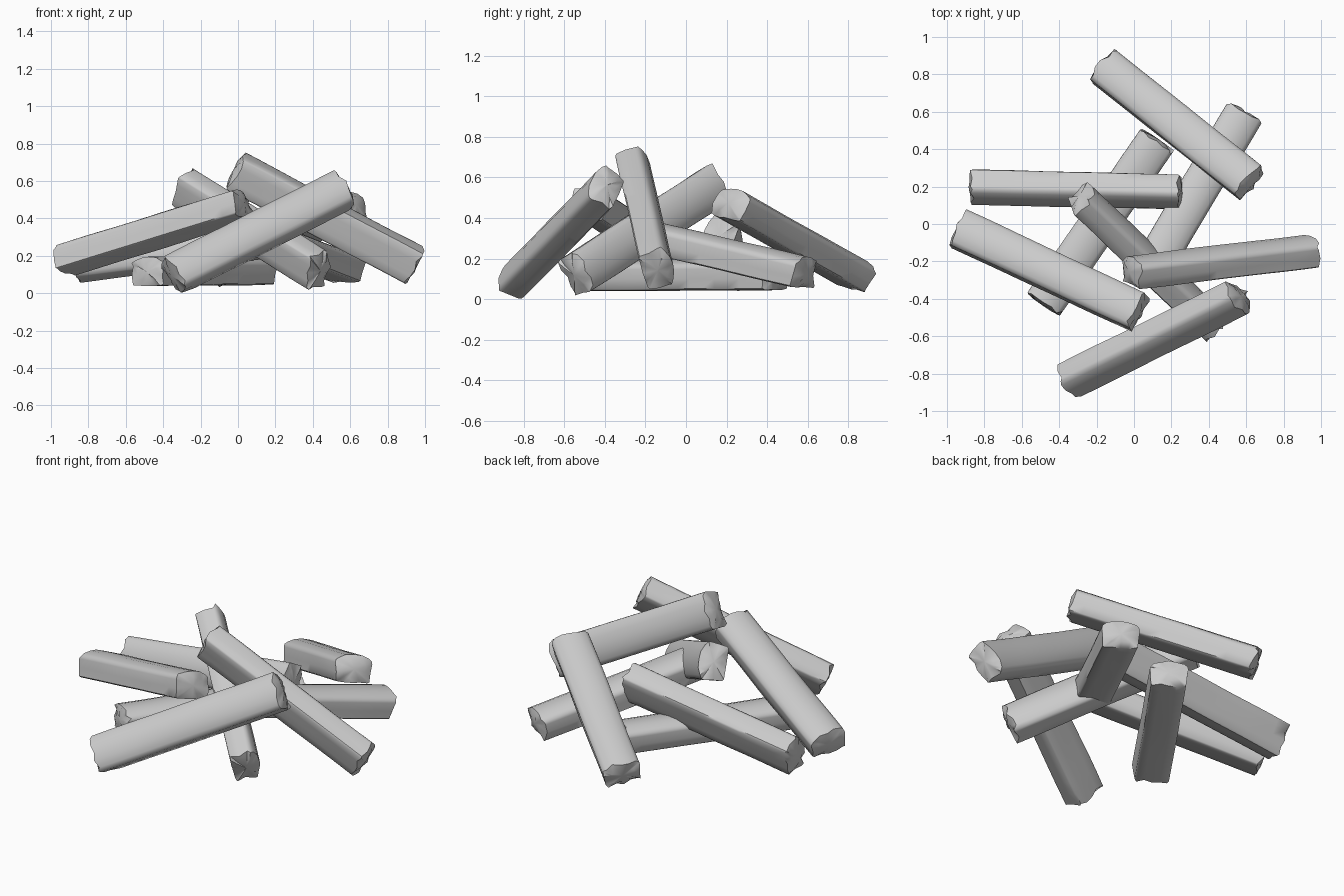
import bpy, bmesh, math, random
from mathutils import Vector, noise

if "Cube" in bpy.data.objects:
    bpy.data.objects.remove(bpy.data.objects["Cube"])

# right half of the split-log section: flat split faces below, rounded bark on top (width, bark)
HALF = [(0.045, -0.075), (0.086, -0.074), (0.096, -0.067), (0.1, -0.02), (0.106, 0.03),
        (0.103, 0.046), (0.085, 0.06), (0.045, 0.075)]
SECTION = [(0, -0.076)] + HALF + [(0, 0.08)] + [(-u, v) for u, v in reversed(HALF)]
RINGS = 14


def log(name, a, b, bark, seed):
    """Split log running from a to b with its rounded bark side turned towards 'bark'."""
    rng = random.Random(seed)
    a, b = Vector(a), Vector(b)
    axis = (b - a).normalized()
    up = Vector(bark)
    up = (up - axis * up.dot(axis)).normalized()
    side = axis.cross(up)
    length = (b - a).length
    n = len(SECTION)
    jag = [[rng.uniform(-0.015, 0.015) for _ in range(n)] for _ in range(2)]
    bm = bmesh.new()

    def place(t, u, v):
        p = a + axis * t + side * u + up * v
        p.z = max(p.z, 0.003)
        return bm.verts.new(p)

    # body rings with gentle lengthwise grain
    rings = []
    for i in range(RINGS + 1):
        f = i / RINGS
        ring = []
        for k, (u, v) in enumerate(SECTION):
            t = f * length
            if i == 0:
                t += jag[0][k]
            elif i == RINGS:
                t += jag[1][k]
            s = 1 + 0.04 * noise.noise(Vector((f * 3, u * 12 + seed * 7, v * 12)))
            ring.append(place(t, u * s, v * s))
        rings.append(ring)
    for r0, r1 in zip(rings, rings[1:]):
        for k in range(n):
            bm.faces.new((r0[k], r0[(k + 1) % n], r1[(k + 1) % n], r1[k]))

    # slightly domed rough ends
    for ring, t0, sign in ((rings[0], 0, -1), (rings[-1], length, 1)):
        inner = [place(t0 + sign * rng.uniform(0.006, 0.018), u * 0.6, v * 0.6)
                 for u, v in SECTION]
        mid = place(t0 + sign * 0.018, 0, 0)
        for k in range(n):
            j = (k + 1) % n
            bm.faces.new((ring[k], ring[j], inner[j], inner[k]))
            bm.faces.new((inner[k], inner[j], mid))
    bmesh.ops.recalc_face_normals(bm, faces=bm.faces)
    mesh = bpy.data.meshes.new(name)
    bm.to_mesh(mesh)
    bm.free()
    ob = bpy.data.objects.new(name, mesh)
    bpy.context.collection.objects.link(ob)
    bpy.ops.object.select_all(action='DESELECT')
    ob.select_set(True)
    bpy.context.view_layer.objects.active = ob
    bpy.ops.object.shade_smooth_by_angle(angle=math.radians(50))


# name, one end, other end, direction of the bark side
LOGS = [
    ("back_log", (-0.16, 0.84, 0.12), (0.62, 0.22, 0.47), (0.1, 0.15, 1)),
    ("back_right_log", (0.585, 0.585, 0.13), (0.10, -0.23, 0.32), (0, 0, 1)),
    ("back_left_log", (-0.86, 0.19, 0.17), (0.24, 0.165, 0.31), (0, -1, 0.4)),
    ("left_log", (-0.93, -0.03, 0.18), (0.02, -0.47, 0.475), (0.1, 0.2, 1)),
    ("middle_log", (-0.28, 0.14, 0.56), (0.43, -0.54, 0.125), (1, 1, 0.4)),
    ("right_log", (-0.01, -0.255, 0.65), (0.94, -0.14, 0.15), (0, 1, 0.3)),
    ("front_log", (-0.34, -0.84, 0.10), (0.56, -0.395, 0.555), (0, -1, 0.5)),
    ("ground_log", (-0.48, -0.42, 0.115), (0.12, 0.44, 0.12), (0, 0, 1)),
]
for i, (name, a, b, bark) in enumerate(LOGS):
    log(name, a, b, bark, i + 1)
